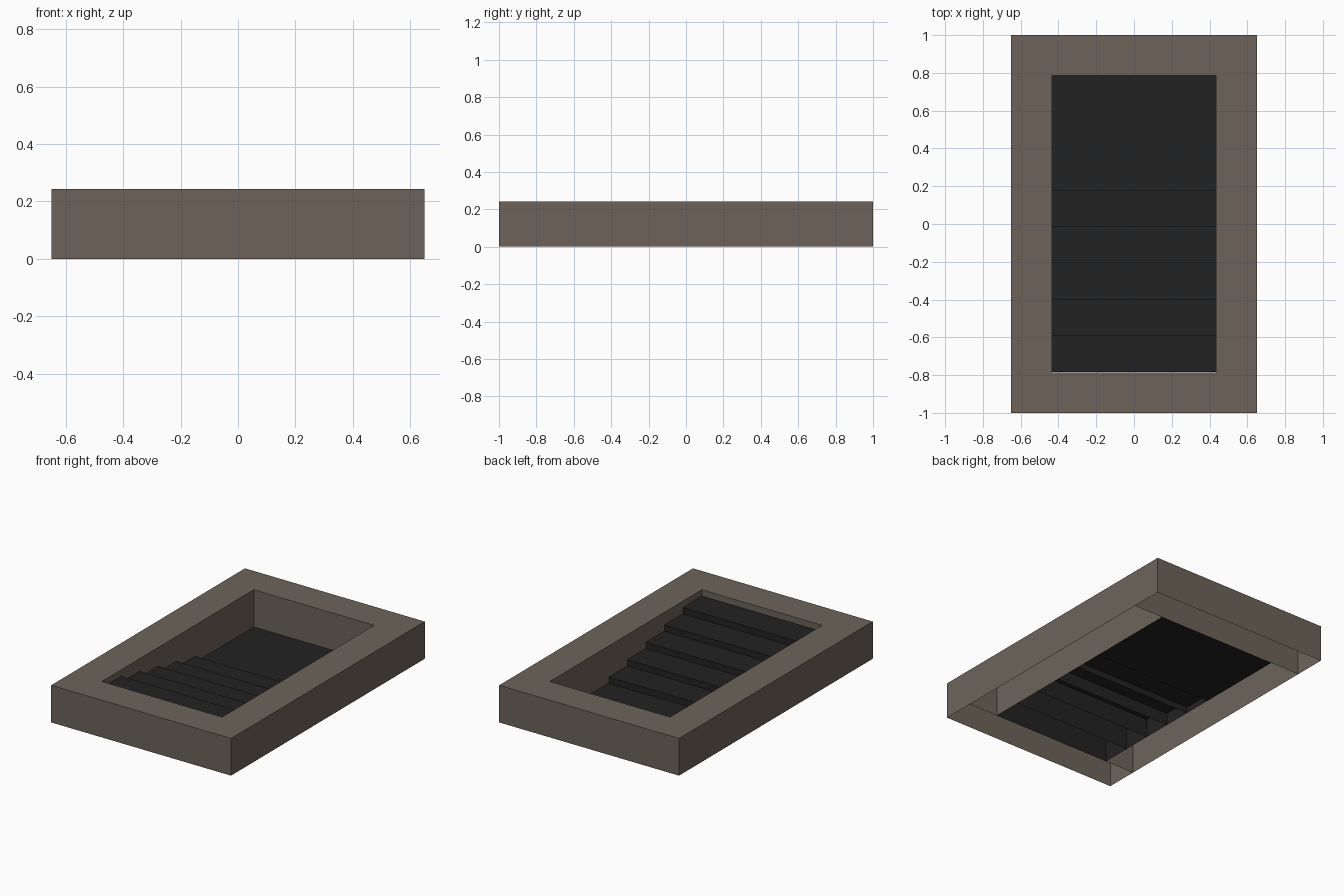
import bpy, bmesh

if "Cube" in bpy.data.objects:
    bpy.data.objects.remove(bpy.data.objects["Cube"])

HALF_X, HALF_Y, HEIGHT = 0.65, 1.0, 0.243   # outer frame
IN_X, IN_Y = 0.435, 0.785                   # opening
STEPS, FIRST_Y, RUN = 5, 0.177, 0.191       # stair layout
RISE = HEIGHT / (STEPS + 1)


def material(name, rgb):
    mat = bpy.data.materials.new(name)
    mat.diffuse_color = (*rgb, 1.0)
    mat.use_nodes = True
    mat.node_tree.nodes["Principled BSDF"].inputs["Base Color"].default_value = mat.diffuse_color
    return mat


STONE = material("warm_grey_stone", (0.153, 0.127, 0.102))
DARK = material("charcoal", (0.016, 0.016, 0.016))


def open_box(name, x0, x1, y0, y1, top, mat, skip_ends=False):
    """Box standing on the ground with its underside left open."""
    bm = bmesh.new()
    bmesh.ops.create_cube(bm, size=1.0)
    for v in bm.verts:
        v.co.x = x1 if v.co.x > 0 else x0
        v.co.y = y1 if v.co.y > 0 else y0
        v.co.z = top if v.co.z > 0 else 0.0
    bm.normal_update()
    drop = [f for f in bm.faces
            if f.normal.z < -0.5 or (skip_ends and abs(f.normal.y) > 0.5)]
    bmesh.ops.delete(bm, geom=drop, context='FACES')
    mesh = bpy.data.meshes.new(name)
    bm.to_mesh(mesh)
    bm.free()
    mesh.materials.append(mat)
    obj = bpy.data.objects.new(name, mesh)
    bpy.context.collection.objects.link(obj)
    return obj


# Frame: full-width end beams, with side beams between them
open_box("front_beam", -HALF_X, HALF_X, -HALF_Y, -IN_Y, HEIGHT, STONE)
open_box("back_beam", -HALF_X, HALF_X, IN_Y, HALF_Y, HEIGHT, STONE)
open_box("left_beam", -HALF_X, -IN_X, -IN_Y, IN_Y, HEIGHT, STONE, True)
open_box("right_beam", IN_X, HALF_X, -IN_Y, IN_Y, HEIGHT, STONE, True)

# Stairs: hollow blocks rising toward the front, just clear of the walls
GAP = 0.001
for i in range(STEPS):
    back = FIRST_Y - i * RUN
    front = back - RUN if i < STEPS - 1 else -IN_Y + GAP
    open_box(f"step_{i + 1}", -IN_X + GAP, IN_X - GAP, front, back,
             RISE * (i + 1), DARK)

# Landing: flat sheet at the foot of the stairs
mesh = bpy.data.meshes.new("landing")
mesh.from_pydata([(-IN_X, FIRST_Y, 0), (IN_X, FIRST_Y, 0),
                  (IN_X, IN_Y, 0), (-IN_X, IN_Y, 0)], [], [(0, 1, 2, 3)])
mesh.materials.append(DARK)
bpy.context.collection.objects.link(bpy.data.objects.new("landing", mesh))
